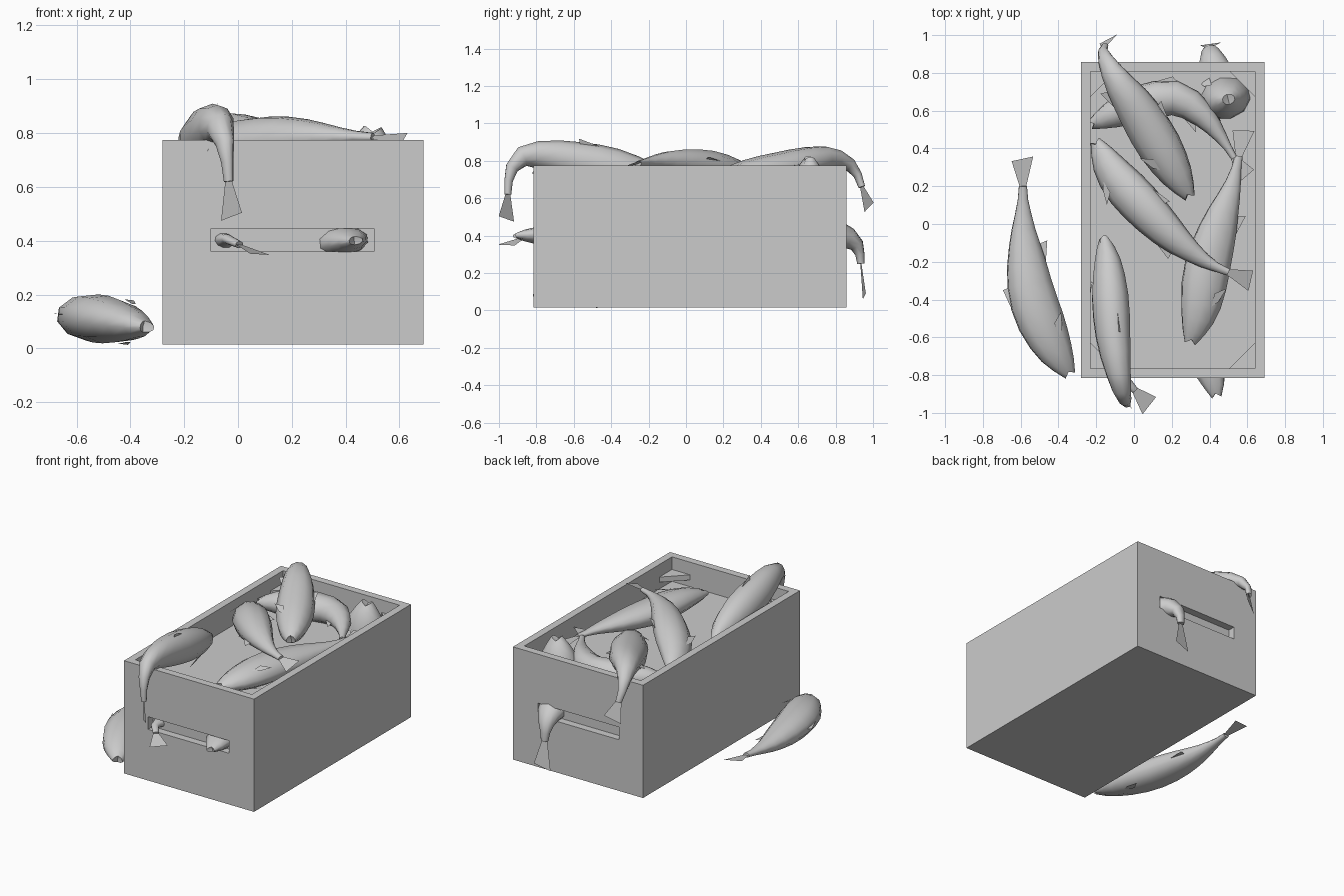
import bpy, bmesh, math
from mathutils import Vector as V

if "Cube" in bpy.data.objects:
    bpy.data.objects.remove(bpy.data.objects["Cube"])


def box(name, lo, hi):
    bpy.ops.mesh.primitive_cube_add(size=1, location=[(a + b) / 2 for a, b in zip(lo, hi)])
    ob = bpy.context.object
    ob.name = name
    ob.scale = [b - a for a, b in zip(lo, hi)]
    bpy.ops.object.transform_apply(location=True, scale=True)
    return ob


def cut(ob, cutter):
    m = ob.modifiers.new("cut", 'BOOLEAN')
    m.operation, m.solver, m.object = 'DIFFERENCE', 'EXACT', cutter
    bpy.context.view_layer.objects.active = ob
    bpy.ops.object.modifier_apply(modifier=m.name)
    bpy.data.objects.remove(cutter, do_unlink=True)


def finish(name, bm):
    me = bpy.data.meshes.new(name)
    bm.to_mesh(me)
    bm.free()
    ob = bpy.data.objects.new(name, me)
    bpy.context.collection.objects.link(ob)
    return ob


# Crate: open top, closed hand grips recessed into both ends
crate = box("crate", (-.28, -.815, .015), (.69, .858, .775))
cut(crate, box("cavity", (-.23, -.765, .61), (.64, .808, 1)))
cut(crate, box("front_grip", (-.1, -1, .36), (.505, -.765, .445)))
cut(crate, box("back_grip", (-.1, .808, .36), (.505, 1, .445)))

# Triangular braces in the four inner corners
bm = bmesh.new()
for cx, dx in ((-.23, 1), (.64, -1)):
    for cy, dy in ((-.765, 1), (.808, -1)):
        tri = [(cx, cy), (cx + dx * .135, cy), (cx, cy + dy * .135)]
        f = bm.faces.new([bm.verts.new((x, y, .655)) for x, y in tri])
        top = bmesh.ops.extrude_face_region(bm, geom=[f])['geom']
        bmesh.ops.translate(bm, vec=(0, 0, .035), verts=[g for g in top if isinstance(g, bmesh.types.BMVert)])
bmesh.ops.recalc_face_normals(bm, faces=bm.faces)
finish("corner_braces", bm)


def resample(pts, ts):
    """Smooth curve through pts, evaluated at arc-length fractions ts."""
    p = [V(q) for q in pts]
    p = [2 * p[0] - p[1]] + p + [2 * p[-1] - p[-2]]
    dense = []
    for i in range(1, len(p) - 2):
        a, b, c, d = p[i - 1:i + 3]
        for k in range(12):
            u = k / 12
            dense.append(.5 * (2 * b + (c - a) * u + (2 * a - 5 * b + 4 * c - d) * u * u
                               + (3 * b - a - 3 * c + d) * u ** 3))
    dense.append(p[-2])
    acc = [0]
    for a, b in zip(dense, dense[1:]):
        acc.append(acc[-1] + (b - a).length)
    out = []
    for t in ts:
        s = t * acc[-1]
        i = next((k for k in range(1, len(acc)) if acc[k] >= s - 1e-9), len(acc) - 1)
        out.append(dense[i - 1].lerp(dense[i], (s - acc[i - 1]) / (acc[i] - acc[i - 1])))
    return out


# Body profile from snout to tail root: position, relative girth
PROFILE = [(.0, .24), (.05, .5), (.12, .72), (.2, .88), (.3, .99), (.4, 1), (.5, .94), (.6, .83),
           (.7, .66), (.78, .5), (.86, .34), (.93, .22), (1, .17)]
SIDES = 10


def fish(name, path, tall, h=.122, w=.09, tail=.12, spread=.012, side_fin=1):
    bm = bmesh.new()
    pos = resample(path, [t for t, _ in PROFILE])
    up, rings, frames = V(tall), [], []
    for i, (p, (t, g)) in enumerate(zip(pos, PROFILE)):
        tan = (pos[min(i + 1, len(pos) - 1)] - pos[max(i - 1, 0)]).normalized()
        up = (up - tan * up.dot(tan)).normalized()
        side = tan.cross(up)
        frames.append((p, tan, up, side, g))
        r = []
        for k in range(SIDES):
            a = 2 * math.pi * k / SIDES
            jaw = -.025 * (abs(math.sin(a)) - .4) if i == 0 else 0
            r.append(bm.verts.new(p + up * h * g * math.sin(a) + side * w * g * math.cos(a) + tan * jaw))
        rings.append(r)
    for a, b in zip(rings, rings[1:]):
        for k in range(SIDES):
            j = (k + 1) % SIDES
            bm.faces.new((a[k], a[j], b[j], b[k]))
    # open mouth and tail root cap
    mouth = bm.verts.new(pos[0] + frames[0][1] * .015)
    for k in range(SIDES):
        bm.faces.new((mouth, rings[0][(k + 1) % SIDES], rings[0][k]))
    bm.faces.new(rings[-1])
    bmesh.ops.recalc_face_normals(bm, faces=bm.faces)

    def fin(*pts):
        bm.faces.new([bm.verts.new(q) for q in pts])

    # tail fin
    p, tan, up, side, g = frames[-1]
    fin(p + up * .018, p + tan * tail * .9 + up * .06, p + tan * tail * 1.05 - up * .055, p - up * .018)
    # back and belly fins
    for i, s in ((5, 1), (7, -1)):
        p, tan, up, side, g = frames[i]
        q, _, up2, _, g2 = frames[i + 1]
        fin(p + up * s * h * g * .95, q + up * s * (h * g + .015) + tan * .01, q + up2 * s * h * g2 * .95)
    # paired side fins
    p, tan, up, side, g = frames[3]
    f = side_fin
    for s in (1, -1):
        b = p + side * s * w * g * .9 - up * h * .4
        fin(b, b + tan * .07 * f + side * s * spread, b + tan * .11 * f + side * s * spread - up * .06 * f,
            b + tan * .03 * f - up * .03 * f)
    ob = finish(name, bm)
    bpy.ops.object.select_all(action='DESELECT')
    ob.select_set(True)
    bpy.context.view_layer.objects.active = ob
    bpy.ops.object.shade_smooth_by_angle(angle=math.radians(60))


# Fish lying beside the crate
fish("fallen_fish", [(-.345, -.79, .08), (-.445, -.62, .1), (-.54, -.38, .112), (-.58, -.1, .11),
                     (-.587, .08, .12), (-.588, .2, .135)], (-1, 0, .15), .13, .09, .15)
# Fish hanging over the front and back rims
fish("front_rim_fish", [(-.16, -.08, .68), (-.14, -.2, .71), (-.125, -.4, .76), (-.11, -.6, .80),
                        (-.085, -.77, .83), (-.065, -.88, .82), (-.045, -.94, .74), (-.035, -.952, .62)],
     (.35, 0, 1), .112, .1, .135)
fish("back_rim_fish", [(.29, .15, .7), (.22, .27, .71), (.1, .47, .74), (0, .63, .785),
                       (-.09, .76, .815), (-.145, .86, .79), (-.165, .915, .73), (-.155, .94, .66)],
     (1, .45, .2), .12, .1, .12)
# Fish lying in the crate
fish("arched_fish", [(-.2, .43, .69), (-.11, .27, .72), (.04, .1, .765), (.22, -.08, .79),
                     (.38, -.2, .79), (.5, -.255, .785)], (.6, .6, .3), .115, .09, .13)
fish("right_fish", [(.3, -.62, .68), (.35, -.45, .69), (.39, -.22, .69), (.46, .02, .69),
                    (.52, .2, .69), (.555, .36, .69)], (-1, 0, .1), .125, .08, .14)
fish("curled_fish", [(-.22, .53, .67), (-.09, .59, .68), (.08, .65, .68), (.23, .665, .68),
                     (.36, .58, .69), (.46, .46, .69), (.53, .35, .69)], (0, 1, .2), .1, .09, .12)
# Fish poking out at the hand grips
fish("back_grip_fish", [(.5, .66, .81), (.49, .66, .7), (.48, .67, .55), (.46, .71, .43),
                        (.43, .8, .405), (.41, .89, .375), (.4, .925, .32), (.4, .935, .25)],
     (1, .25, 0), .14, .115, .18, .05, 1.3)
fish("front_grip_fish", [(.435, -.905, .4), (.41, -.8, .4), (.35, -.6, .39), (.3, -.3, .36),
                         (.25, 0, .36)], (1, 0, .1), .11, .065)
fish("front_grip_tail_fish", [(-.08, .1, .36), (-.08, -.2, .36), (-.06, -.5, .38), (-.05, -.75, .4),
                              (-.035, -.84, .405), (.005, -.88, .385)], (1, .7, -.2), .11, .08, .12)
